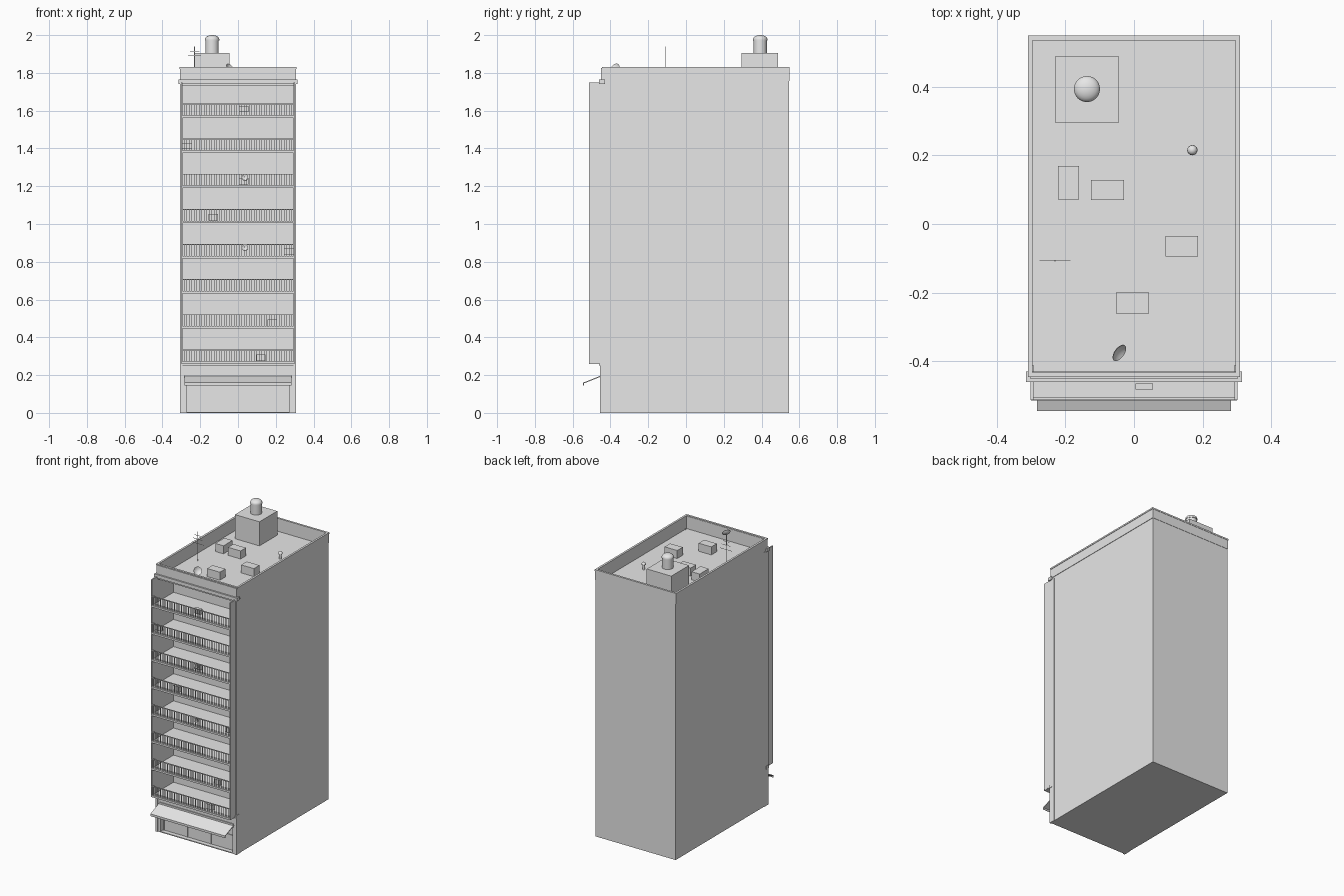
import bpy, bmesh, math
from mathutils import Matrix, Vector

old = bpy.data.objects.get("Cube")
if old:
    bpy.data.objects.remove(old, do_unlink=True)

GREY = bpy.data.materials.new("light_grey")
GREY.use_nodes = True
GREY.diffuse_color = (0.8, 0.8, 0.8, 1)
GREY.node_tree.nodes["Principled BSDF"].inputs["Base Color"].default_value = (0.8, 0.8, 0.8, 1)


def finish(name, bm):
    mesh = bpy.data.meshes.new(name)
    bm.to_mesh(mesh)
    bm.free()
    mesh.materials.append(GREY)
    obj = bpy.data.objects.new(name, mesh)
    bpy.context.collection.objects.link(obj)
    return obj


def add_box(bm, x0, x1, y0, y1, z0, z1):
    size = Matrix.Diagonal((x1 - x0, y1 - y0, z1 - z0, 1))
    mid = Matrix.Translation(((x0 + x1) / 2, (y0 + y1) / 2, (z0 + z1) / 2))
    bmesh.ops.create_cube(bm, size=1, matrix=mid @ size)


def boxes(name, *parts):
    bm = bmesh.new()
    for p in parts:
        add_box(bm, *p)
    return finish(name, bm)


def lathe(name, profile, steps=24):
    """Spin an (r, z) profile about the z axis."""
    bm = bmesh.new()
    verts = [bm.verts.new((r, 0, z)) for r, z in profile]
    edges = [bm.edges.new(pair) for pair in zip(verts, verts[1:])]
    bmesh.ops.spin(bm, geom=verts + edges, axis=(0, 0, 1), cent=(0, 0, 0),
                   angle=math.tau, steps=steps)
    bmesh.ops.remove_doubles(bm, verts=bm.verts, dist=1e-5)
    bmesh.ops.recalc_face_normals(bm, faces=bm.faces)
    obj = finish(name, bm)
    bpy.ops.object.select_all(action='DESELECT')
    obj.select_set(True)
    bpy.context.view_layer.objects.active = obj
    bpy.ops.object.shade_smooth_by_angle(angle=math.radians(40))
    return obj


def cut(target, name, *part):
    cutter = boxes(name, part)
    cutter.hide_render = True
    cutter.hide_viewport = True
    mod = target.modifiers.new(name, 'BOOLEAN')
    mod.operation = 'DIFFERENCE'
    mod.object = cutter
    mod.solver = 'EXACT'


FRONT, BACK, HALF = -0.45, 0.545, 0.303
DECK, TOP = 1.74, 1.83
FLOOR0, STEP, FLOORS = 0.265, 0.186, 8

# Main block with loggia recess, shop recess and sunken roof
body = boxes("building_body", (-HALF, HALF, FRONT, BACK, 0, 1.825))
cut(body, "loggia_cutter", -0.293, 0.293, -0.6, -0.28, FLOOR0, 1.73)
cut(body, "shop_cutter", -0.272, 0.272, -0.6, -0.42, 0.006, 0.18)
cut(body, "roof_cutter", -0.296, 0.296, -0.43, 0.537, DECK, 2)


def ring(name, x, y0, y1, wall, z0, z1):
    boxes(name, (-x, x, y0, y0 + wall, z0, z1), (-x, x, y1 - wall, y1, z0, z1),
          (-x, -x + wall, y0 + wall, y1 - wall, z0, z1),
          (x - wall, x, y0 + wall, y1 - wall, z0, z1))


# Cornice band, coping and front ledges
ring("cornice_band", 0.306, -0.446, 0.547, 0.008, 1.757, 1.82)
ring("parapet_coping", 0.309, -0.446, 0.549, 0.014, 1.82, TOP)
boxes("upper_ledge", (-0.314, 0.314, -0.46, -0.43, 1.742, 1.765))
boxes("lower_ledge", (-0.308, 0.308, -0.46, -0.43, 0.25, 0.272))

# Corner pilasters on the front
for side, s in (("left", 1), ("right", -1)):
    xs = sorted((s * 0.293, s * 0.306))
    boxes(side + "_pilaster", (*xs, -0.455, -0.41, 0, 1.745))
    # Full-height balcony side screen
    xs = sorted((s * 0.293, s * 0.301))
    boxes(side + "_balcony_screen", (*xs, -0.513, -0.44, FLOOR0, 1.75))

# Balcony slabs and railings
BARS = 44
for i in range(FLOORS):
    z = FLOOR0 + i * STEP
    boxes(f"balcony_slab_{i + 1}", (-0.3, 0.3, -0.514, -0.275, z - 0.005, z + 0.008))
    bars = [(-0.293, 0.293, -0.511, -0.505, z + 0.066, z + 0.071)]
    for k in range(BARS):
        x = -0.285 + 0.57 * k / (BARS - 1)
        bars.append((x - 0.0015, x + 0.0015, -0.51, -0.507, z + 0.008, z + 0.066))
    boxes(f"balcony_railing_{i + 1}", *bars)

# Air conditioners on the balconies: (floor index, x, lift)
for i, x, lift in ((7, 0.03, 0.025), (6, -0.27, 0.015), (5, 0.03, 0.015), (4, -0.13, 0.01),
                   (3, 0.27, 0.015), (1, 0.18, 0.01), (0, 0.12, 0.01)):
    z = FLOOR0 + i * STEP + lift
    boxes(f"balcony_cooler_{i + 1}", (x - 0.025, x + 0.025, -0.482, -0.464, z, z + 0.033))

# Shopfront: mullions, transom and sign band
boxes("shop_frame", *[(x - 0.003, x + 0.003, -0.425, -0.416, 0.006, 0.18)
                      for x in (-0.265, -0.09, 0.09, 0.265)],
      (-0.272, 0.272, -0.425, -0.416, 0.105, 0.111))
boxes("shop_sign_band", (-0.28, 0.28, -0.456, -0.44, 0.18, 0.207))

# Sloping awning with a front lip
bm = bmesh.new()
section = [(-0.445, 0.2), (-0.545, 0.16), (-0.545, 0.145), (-0.541, 0.145),
           (-0.541, 0.156), (-0.445, 0.194)]
face = bm.faces.new([bm.verts.new((-0.283, y, z)) for y, z in section])
grown = bmesh.ops.extrude_face_region(bm, geom=[face])
bmesh.ops.translate(bm, vec=(0.566, 0, 0),
                    verts=[v for v in grown["geom"] if isinstance(v, bmesh.types.BMVert)])
bmesh.ops.recalc_face_normals(bm, faces=bm.faces)
finish("awning", bm)

# Roof house and water tank
boxes("roof_house", (-0.23, -0.044, 0.295, 0.488, DECK, 1.905))
dome = [(0.038 * math.cos(a), 1.978 + 0.022 * math.sin(a))
        for a in (math.pi / 2 * k / 6 for k in range(7))]
tank = lathe("water_tank", [(0.035, 1.9), (0.035, 1.972), (0.038, 1.972)] + dome)
tank.location = (-0.137, 0.393, 0)

# Roof air units with a round fan cover
for n, (x, y, w, d) in enumerate(((-0.191, 0.12, 0.062, 0.098), (-0.077, 0.099, 0.096, 0.058),
                                  (0.139, -0.065, 0.096, 0.06), (-0.004, -0.23, 0.096, 0.06))):
    boxes(f"roof_unit_{n + 1}", (x - w / 2, x + w / 2, y - d / 2, y + d / 2, DECK, DECK + 0.055))

# Roof vent with a domed cap
vent = lathe("roof_vent", [(0.008, 0), (0.008, 0.035), (0.015, 0.035), (0.014, 0.042),
                           (0.008, 0.049), (0, 0.051)], 16)
vent.location = (0.17, 0.215, DECK)

# Aerial mast with crossbars
boxes("aerial", (-0.232, -0.228, -0.109, -0.105, DECK, 1.94),
      *[(-0.23 - w, -0.23 + w, -0.108, -0.106, z - 0.001, z + 0.001)
        for z, w in ((1.86, 0.045), (1.89, 0.035), (1.915, 0.025))])


def dish(name, r, where, facing):
    bowl = [(r * k / 5, r * 0.35 * (k / 5) ** 2) for k in range(6)]
    rim = [(a, b + 0.002) for a, b in reversed(bowl)]
    obj = lathe(name, bowl + rim, 20)
    obj.location = where
    obj.rotation_euler = Vector(facing).to_track_quat('Z', 'Y').to_euler()


# Roof dish on its post, and two balcony dishes
dish("roof_dish", 0.027, (-0.05, -0.37, 1.82), (0.7, -0.5, 0.5))
boxes("dish_post", (-0.053, -0.049, -0.37, -0.366, DECK, 1.822))
for i in (5, 3):
    dish(f"balcony_dish_{i + 1}", 0.017, (0.037, -0.5, FLOOR0 + i * STEP + 0.05), (0, -1, 0.2))
